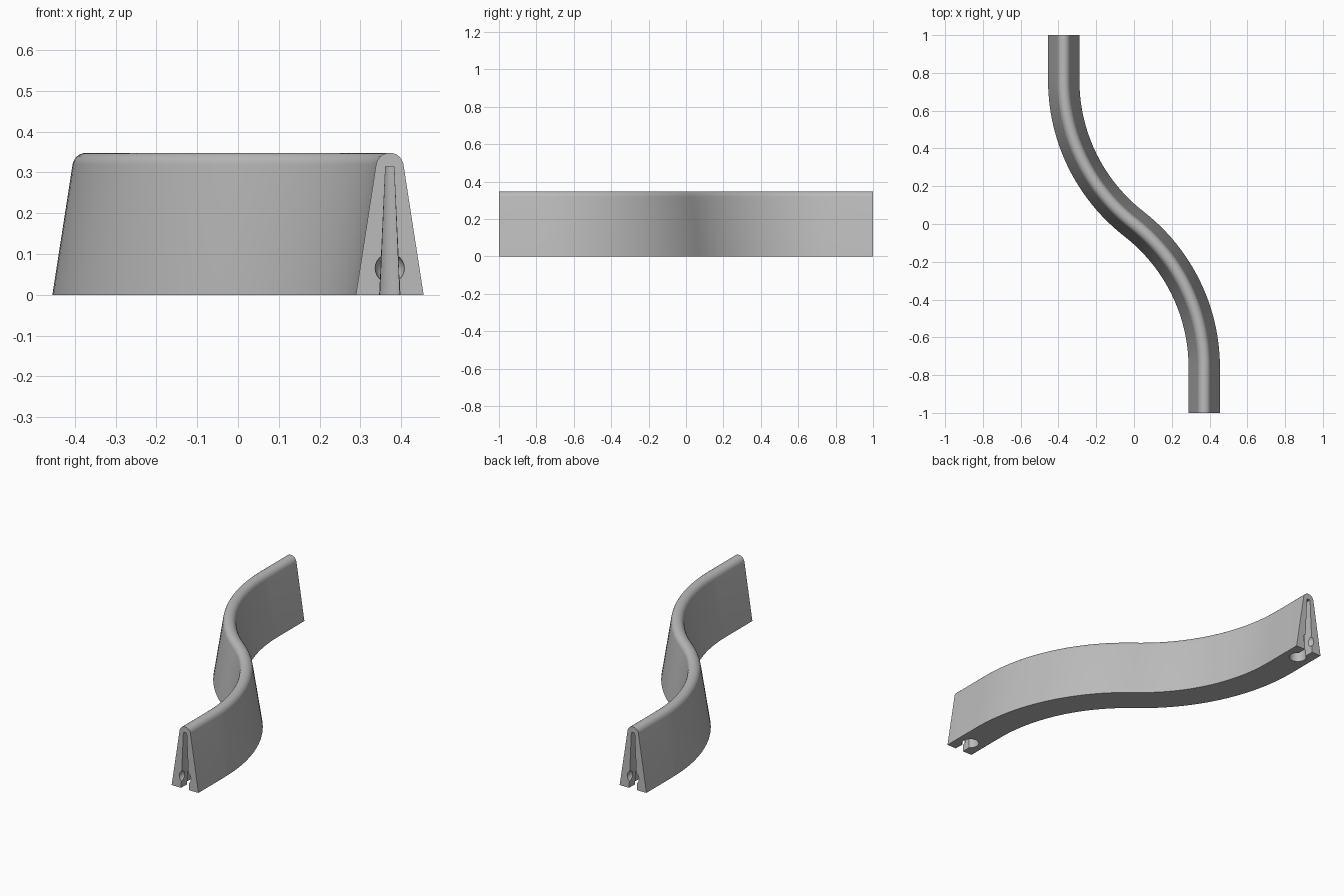
import bpy, bmesh
from math import sin, cos, pi, atan2
from mathutils import Vector, Matrix

cube = bpy.data.objects.get("Cube")
if cube:
    bpy.data.objects.remove(cube, do_unlink=True)

END_X, BEND_Y = 0.372, 0.76          # end offset and start of the bend
HEIGHT, FOOT, CAP = 0.348, 0.083, 0.034

grey = bpy.data.materials.new("concrete_grey")
grey.use_nodes = True
colour = (0.5, 0.5, 0.5, 1)
grey.diffuse_color = colour
grey.node_tree.nodes["Principled BSDF"].inputs["Base Color"].default_value = colour


def make_object(name, bm):
    bmesh.ops.recalc_face_normals(bm, faces=bm.faces)
    mesh = bpy.data.meshes.new(name)
    bm.to_mesh(mesh)
    bm.free()
    mesh.materials.append(grey)
    obj = bpy.data.objects.new(name, mesh)
    bpy.context.collection.objects.link(obj)
    return obj


def loft(rings):
    """Skin closed rings into a capped solid."""
    bm = bmesh.new()
    rows = [[bm.verts.new(p) for p in ring] for ring in rings]
    n = len(rows[0])
    for a, b in zip(rows, rows[1:]):
        for i in range(n):
            j = (i + 1) % n
            bm.faces.new((a[i], a[j], b[j], b[i]))
    bm.faces.new(rows[0])
    bm.faces.new(rows[-1])
    return bm


# Tapered wall section with a rounded cap
profile = [(FOOT, 0)]
for i in range(17):
    a = 0.14 + (pi - 0.28) * i / 16
    profile.append((CAP * cos(a), HEIGHT - CAP + CAP * sin(a)))
profile.append((-FOOT, 0))

# S path: straight end, arc, then the same turned half a turn
theta = 2 * atan2(END_X, BEND_Y)
radius = BEND_Y / sin(theta)
half = [(Vector((END_X, -1, 0)), 0)]
STEPS = 24
for i in range(STEPS + 1):
    t = theta * i / STEPS
    half.append((Vector((END_X - radius * (1 - cos(t)), -BEND_Y + radius * sin(t), 0)), t))
path = half + [(-p, t) for p, t in reversed(half[:-1])]

rings = [[p + Vector((u * cos(t), u * sin(t), z)) for u, z in profile] for p, t in path]
wall = make_object("curved_wall", loft(rings))


# Keyhole slot: narrow mouth leading to a round pocket, tapering upward
def keyhole(z, mouth, pocket):
    depth, start = 0.09, 0.55
    pts = [Vector((mouth, -0.05, z))]
    for i in range(21):
        a = -pi / 2 + start + (2 * pi - 2 * start) * i / 20
        pts.append(Vector((pocket * cos(a), depth + pocket * sin(a), z)))
    pts.append(Vector((-mouth, -0.05, z)))
    return pts


def cut(cutter):
    mod = wall.modifiers.new("cut", "BOOLEAN")
    mod.operation = "DIFFERENCE"
    mod.solver = "EXACT"
    mod.object = cutter
    bpy.context.view_layer.objects.active = wall
    bpy.ops.object.modifier_apply(modifier=mod.name)
    bpy.data.objects.remove(cutter, do_unlink=True)


for turn in (0, pi):
    place = Matrix.Rotation(turn, 4, "Z") @ Matrix.Translation((END_X, -1, 0))
    slot = loft([keyhole(-0.02, 0.027, 0.047), keyhole(0.315, 0.01, 0.02)])
    bmesh.ops.transform(slot, matrix=place, verts=slot.verts)
    cut(make_object("slot_cutter", slot))
    # Round socket at the mouth
    ball = bmesh.new()
    bmesh.ops.create_uvsphere(ball, u_segments=24, v_segments=12, radius=0.036,
                              matrix=place @ Matrix.Translation((0, 0, 0.065)))
    cut(make_object("socket_cutter", ball))

bpy.ops.object.select_all(action="DESELECT")
wall.select_set(True)
bpy.context.view_layer.objects.active = wall
bpy.ops.object.shade_smooth_by_angle(angle=0.6)
